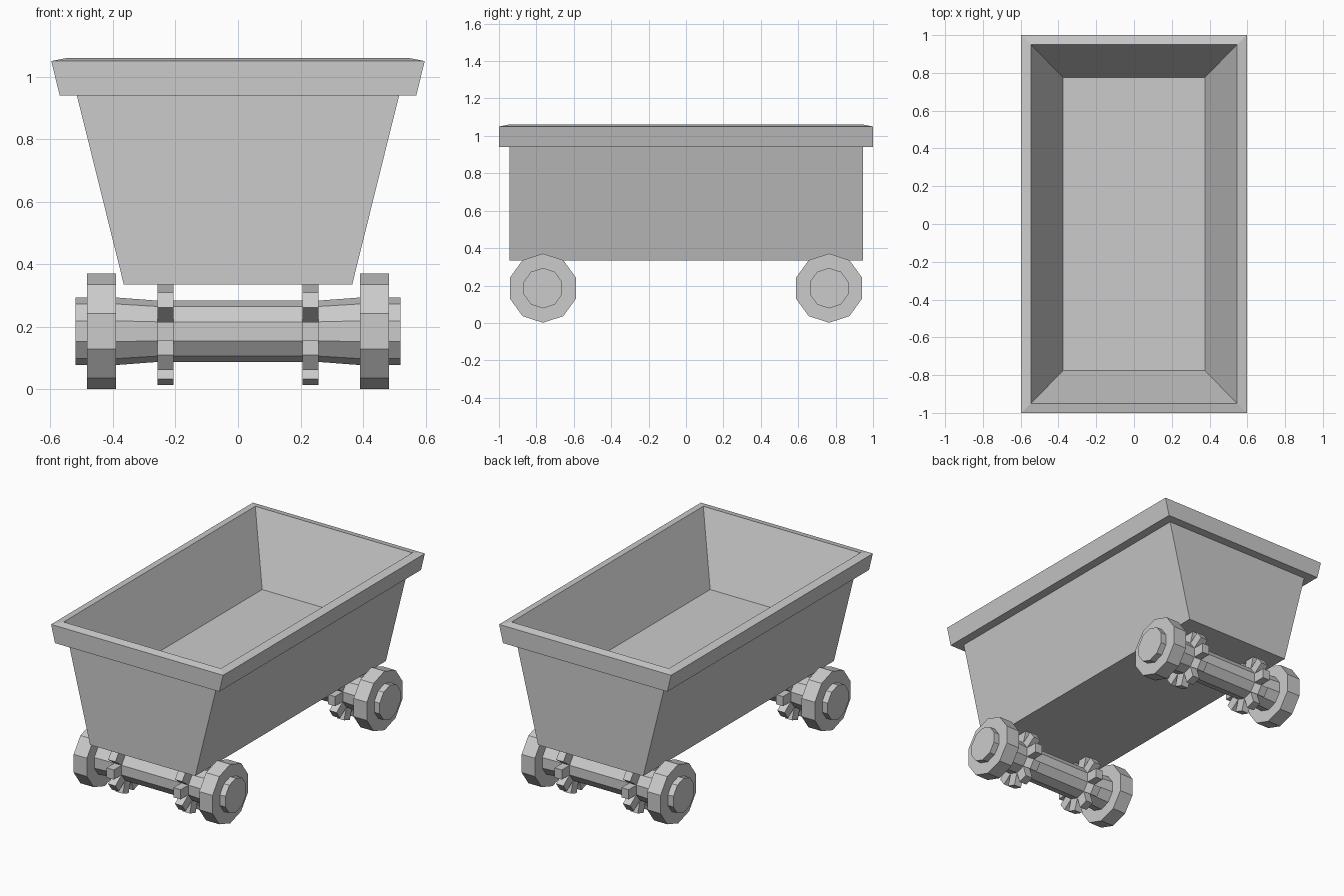
import bpy, bmesh
from math import cos, sin, pi, radians
from mathutils import Vector

if "Cube" in bpy.data.objects:
    bpy.data.objects.remove(bpy.data.objects["Cube"])

SIDES = 10
AXLE_Z, AXLE_Y = 0.186, 0.765


def loft(bm, rings):
    """Skin a list of point rings and cap both ends."""
    vs = [[bm.verts.new(p) for p in ring] for ring in rings]
    for a, b in zip(vs, vs[1:]):
        for i in range(len(a)):
            j = (i + 1) % len(a)
            bm.faces.new((a[i], a[j], b[j], b[i]))
    bm.faces.new(vs[0])
    bm.faces.new(vs[-1])


def finish(bm, name):
    bmesh.ops.recalc_face_normals(bm, faces=bm.faces)
    me = bpy.data.meshes.new(name)
    bm.to_mesh(me)
    bm.free()
    ob = bpy.data.objects.new(name, me)
    bpy.context.collection.objects.link(ob)
    return ob


def rect(hx, hy, z):
    return [(-hx, -hy, z), (hx, -hy, z), (hx, hy, z), (-hx, hy, z)]


def circle(x, r, y):
    return [(x, y + r * cos(pi / 2 + 2 * pi * i / SIDES),
             AXLE_Z + r * sin(pi / 2 + 2 * pi * i / SIDES)) for i in range(SIDES)]


def turned(name, profile, y):
    bm = bmesh.new()
    loft(bm, [circle(x, r, y) for x, r in profile])
    return finish(bm, name)


def toothed_ring(name, x0, x1, y, r, height):
    """One straight block standing on each flat of the axle."""
    bm = bmesh.new()
    for i in range(SIDES):
        a, b = circle(0, r, y)[i], circle(0, r, y)[(i + 1) % SIDES]
        ang = pi / 2 + 2 * pi * (i + 0.5) / SIDES
        out = Vector((0, cos(ang), sin(ang)))
        base = [Vector((x, p[1], p[2])) for x, p in
                ((x0, a), (x1, a), (x1, b), (x0, b))]
        loft(bm, [[p - out * 0.01 for p in base], [p + out * height for p in base]])
    return finish(bm, name)


# Tub: outside, rim, and sloping inside down to the raised floor
bm = bmesh.new()
loft(bm, [rect(*s) for s in (
    (0.365, 0.945, 0.335), (0.515, 0.945, 0.94),
    (0.57, 1.0, 0.94), (0.597, 1.0, 1.05),
    (0.545, 0.95, 1.06), (0.375, 0.775, 0.65))])
finish(bm, "cart_tub")

# Running gear, front and back
for end, y in (("front", -AXLE_Y), ("back", AXLE_Y)):
    turned(end + "_axle", [(-0.52, 0.108), (-0.39, 0.108), (-0.257, 0.098),
                           (0.257, 0.098), (0.39, 0.108), (0.52, 0.108)], y)
    for side, s in (("left", -1), ("right", 1)):
        turned(f"{end}_{side}_wheel", [(s * 0.39, 0.185), (s * 0.482, 0.185)], y)
        toothed_ring(f"{end}_{side}_toothed_ring", s * 0.207, s * 0.257, y, 0.098, 0.077)
